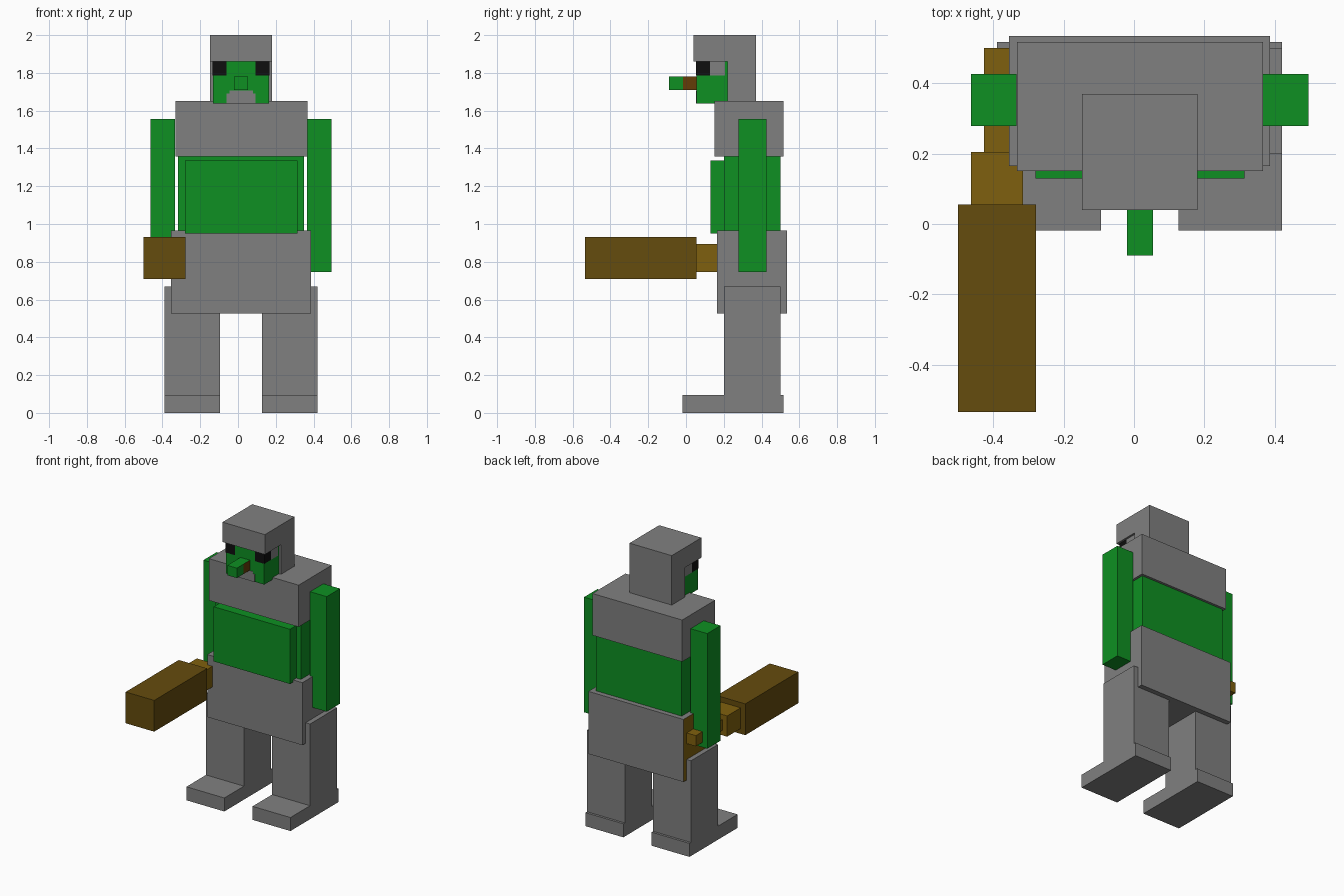
import bpy
import bmesh

default = bpy.data.objects.get("Cube")
if default:
    bpy.data.objects.remove(default, do_unlink=True)


def material(name, r, g, b):
    m = bpy.data.materials.new(name)
    m.use_nodes = True
    m.diffuse_color = (r, g, b, 1)
    m.node_tree.nodes["Principled BSDF"].inputs["Base Color"].default_value = (r, g, b, 1)
    return m


GREY = material("stone grey", 0.216, 0.216, 0.216)
GREEN = material("skin green", 0.0044, 0.279, 0.016)
WOOD = material("dark wood", 0.13, 0.072, 0.004)
GOLD = material("light wood", 0.212, 0.117, 0.0044)
BLACK = material("eye black", 0.0044, 0.0044, 0.0044)
RUST = material("rust brown", 0.127, 0.045, 0.002)


def prism(name, x, profile, *mats):
    """Extrude a (y, z) outline between two x positions."""
    bm = bmesh.new()
    face = bm.faces.new([bm.verts.new((x[0], y, z)) for y, z in profile])
    new = bmesh.ops.extrude_face_region(bm, geom=[face])["geom"]
    verts = [v for v in new if isinstance(v, bmesh.types.BMVert)]
    bmesh.ops.translate(bm, verts=verts, vec=(x[1] - x[0], 0, 0))
    bmesh.ops.recalc_face_normals(bm, faces=bm.faces)
    mesh = bpy.data.meshes.new(name)
    bm.to_mesh(mesh)
    bm.free()
    for m in mats:
        mesh.materials.append(m)
    ob = bpy.data.objects.new(name, mesh)
    bpy.context.collection.objects.link(ob)
    return ob


def box(name, x, y, z, *mats):
    outline = [(y[0], z[0]), (y[1], z[0]), (y[1], z[1]), (y[0], z[1])]
    return prism(name, x, outline, *mats)


MID = 0.016  # the body's own centre line


def pair(name, inner, outer, y, z, mat):
    """Same box on both sides of the body."""
    box("left_" + name, (MID + inner, MID + outer), y, z, mat)
    box("right_" + name, (MID - outer, MID - inner), y, z, mat)


# Legs and feet
pair("leg", 0.11, 0.405, (0.2, 0.5), (0.095, 0.67), GREY)
pair("foot", 0.11, 0.405, (-0.018, 0.517), (0, 0.095), GREY)

# Hips, with the weapon-side face in light wood
hips = box("hips", (-0.355, 0.386), (0.165, 0.535), (0.525, 0.965), GREY, GOLD)
for p in hips.data.polygons:
    p.material_index = int(p.normal.x < -0.5)

# Upper body
box("torso", (-0.317, 0.35), (0.2, 0.5), (0.94, 1.38), GREEN)
box("belly", (-0.28, 0.314), (0.13, 0.21), (0.95, 1.335), GREEN)
box("shoulder_armour", (-0.332, 0.367), (0.15, 0.517), (1.358, 1.652), GREY)
pair("arm", 0.35, 0.48, (0.278, 0.426), (0.747, 1.557), GREEN)

# Head: helmet with brow and neck guard
prism("helmet", (-0.148, 0.181),
      [(0.04, 1.86), (0.22, 1.86), (0.22, 1.645), (0.37, 1.645), (0.37, 2), (0.04, 2)], GREY)
box("face", (-0.132, 0.165), (0.056, 0.23), (1.638, 1.87), GREEN)
pair("eye", 0.077, 0.151, (0.054, 0.126), (1.785, 1.862), BLACK)
pair("cheek_strap", 0.146, 0.151, (0.126, 0.206), (1.785, 1.862), GREY)
box("mouth", (-0.06, 0.093), (0.053, 0.058), (1.637, 1.692), GREY)
box("mouth_top", (-0.046, 0.079), (0.053, 0.058), (1.692, 1.707), GREY)

# Nose, rust coloured on the sides near the face
box("nose_tip", (-0.02, 0.054), (-0.09, -0.017), (1.71, 1.78), GREEN)
nose = box("nose_base", (-0.02, 0.054), (-0.017, 0.056), (1.71, 1.78), GREEN, RUST)
for p in nose.data.polygons:
    p.material_index = int(p.normal.z < 0.5)

# Club in the right hand
box("club_head", (-0.5, -0.278), (-0.535, 0.055), (0.71, 0.93), WOOD)
box("club_collar", (-0.464, -0.315), (0.055, 0.205), (0.747, 0.893), GOLD)
box("club_handle", (-0.427, -0.352), (0.2, 0.5), (0.782, 0.857), GOLD)
